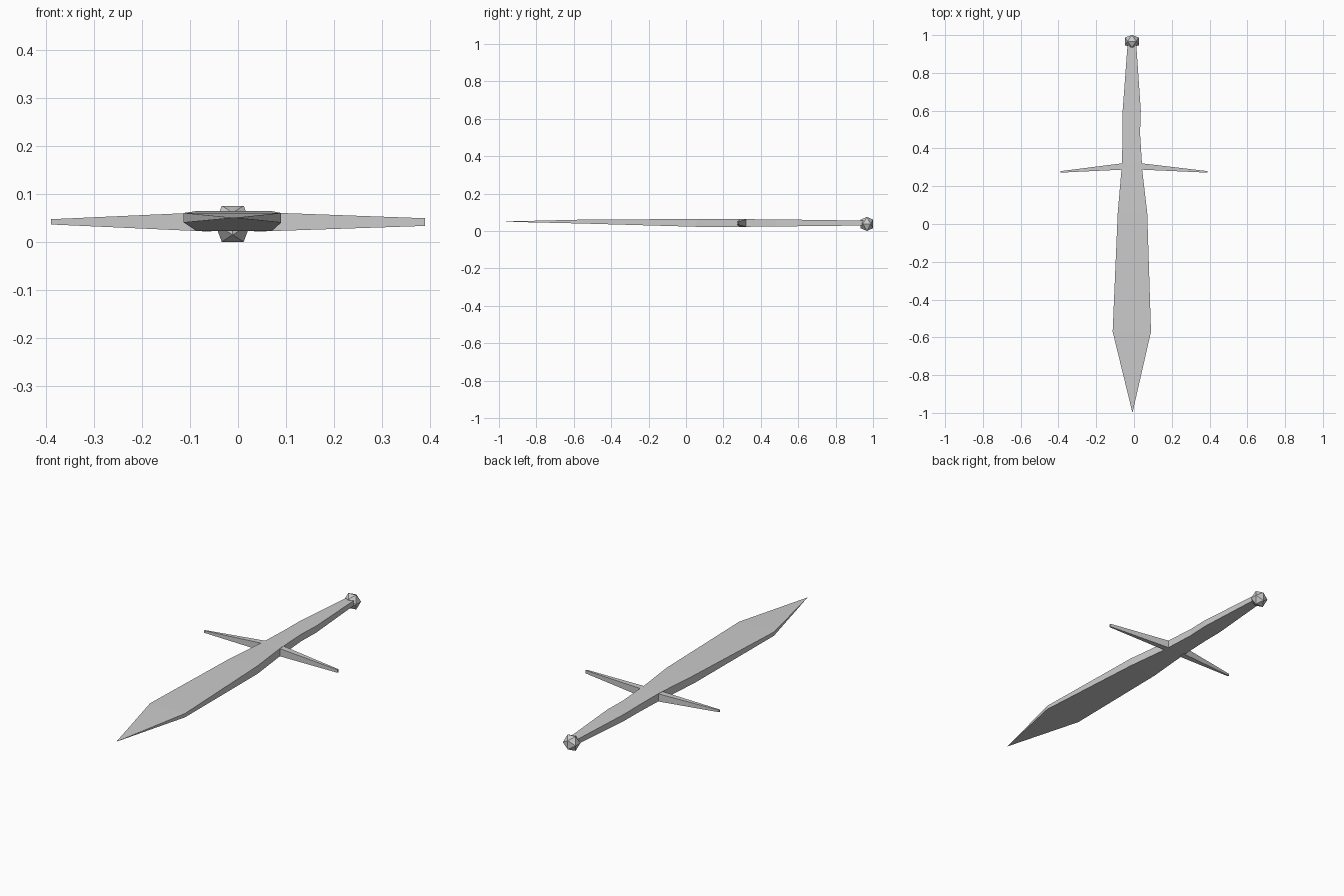
import bpy, bmesh
from itertools import product
from mathutils import Vector

if "Cube" in bpy.data.objects:
    bpy.data.objects.remove(bpy.data.objects["Cube"])


def finish(name, bm):
    bmesh.ops.remove_doubles(bm, verts=bm.verts, dist=0.0005)
    bmesh.ops.recalc_face_normals(bm, faces=bm.faces)
    mesh = bpy.data.meshes.new(name)
    bm.to_mesh(mesh)
    bm.free()
    obj = bpy.data.objects.new(name, mesh)
    bpy.context.collection.objects.link(obj)
    return obj


def loft(name, rings):
    """Skin a row of four-cornered sections and cap both ends."""
    bm = bmesh.new()
    loops = [[bm.verts.new(p) for p in ring] for ring in rings]
    for a, b in zip(loops, loops[1:]):
        for i in range(4):
            j = (i + 1) % 4
            bm.faces.new((a[i], a[j], b[j], b[i]))
    bm.faces.new(loops[0])
    bm.faces.new(loops[-1])
    return finish(name, bm)


def section(y, x0, x1, z0, z1):
    return [(x0, y, z0), (x1, y, z0), (x1, y, z1), (x0, y, z1)]


# Blade and grip: y, left, right, bottom, top
profile = [
    (-1.0, -0.0081, -0.0079, 0.0499, 0.0501),
    (-0.57, -0.113, 0.090, 0.040, 0.060),
    (0.06, -0.086, 0.070, 0.022, 0.064),
    (0.29, -0.066, 0.043, 0.022, 0.063),
    (0.32, -0.064, 0.042, 0.022, 0.063),
    (0.48, -0.060, 0.032, 0.024, 0.061),
    (0.60, -0.060, 0.036, 0.025, 0.060),
    (0.95, -0.034, 0.012, 0.029, 0.055),
]
loft("blade_and_grip", [section(*p) for p in profile])


# Crossguard arms, tapering outward and swept toward the tip
def arm(name, root_x, tip_x, tip_z0, tip_z1):
    def ring(x, y0, y1, z0, z1):
        return [(x, y0, z0), (x, y1, z0), (x, y1, z1), (x, y0, z1)]
    loft(name, [ring(root_x, 0.288, 0.322, 0.021, 0.062),
                ring(tip_x, 0.272, 0.280, tip_z0, tip_z1)])


arm("left_guard_arm", -0.055, -0.389, 0.036, 0.047)
arm("right_guard_arm", 0.033, 0.389, 0.033, 0.049)

# Faceted twenty-sided pommel
bm = bmesh.new()
g = 0.618
for s, t in product((-1, 1), repeat=2):
    for p in ((s * g, 0, t), (0, s, t * g), (s, t * g, 0)):
        bm.verts.new(Vector((-0.011 + 0.037 * p[0],
                             0.967 + 0.033 * p[1],
                             0.0375 + 0.0375 * p[2])))
bmesh.ops.convex_hull(bm, input=bm.verts)
finish("pommel", bm)
